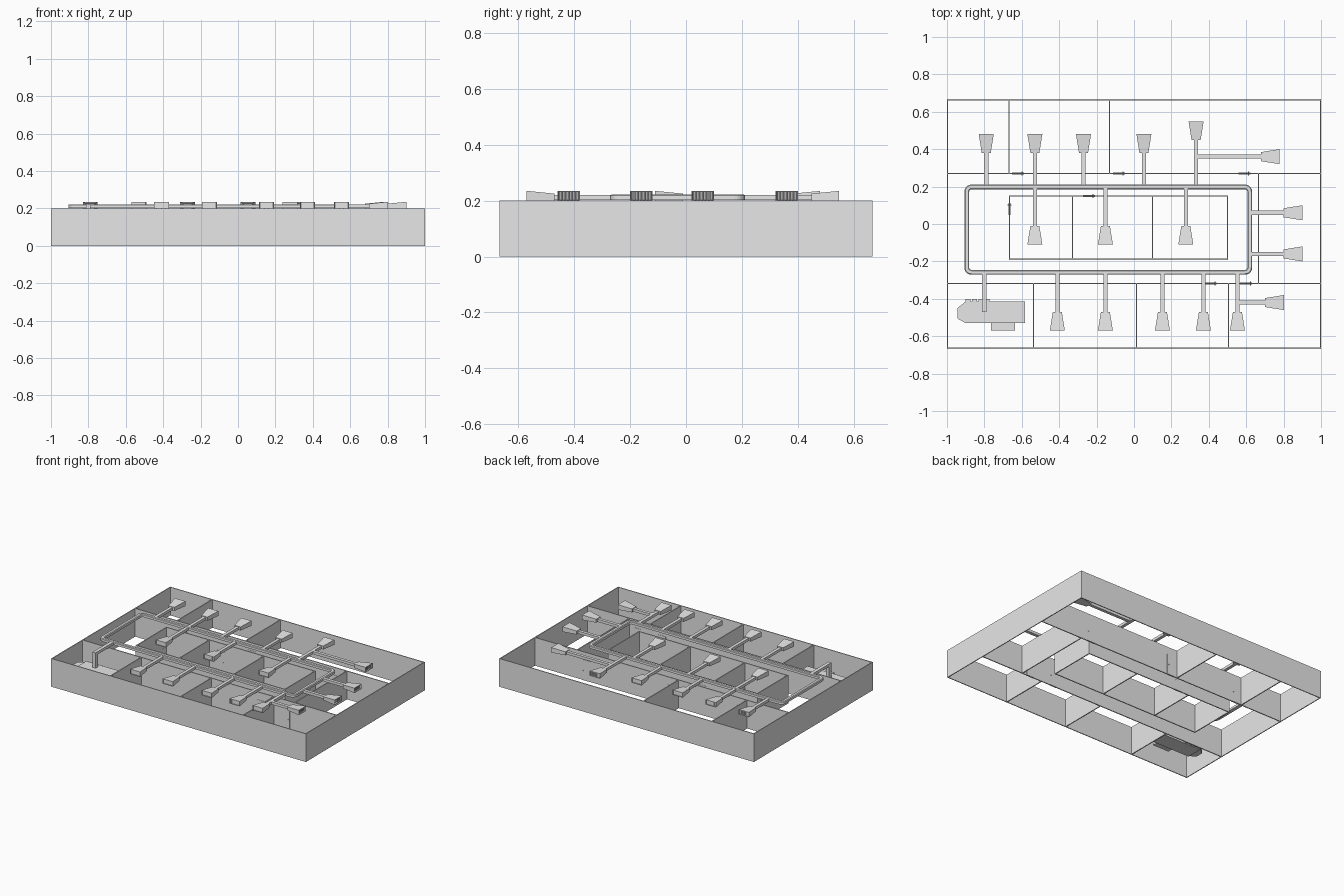
import bpy, bmesh, math
from mathutils import Vector, Matrix

if "Cube" in bpy.data.objects:
    bpy.data.objects.remove(bpy.data.objects["Cube"])

grey = bpy.data.materials.new("light_grey")
grey.diffuse_color = (0.8, 0.8, 0.8, 1)
grey.use_nodes = True
grey.node_tree.nodes["Principled BSDF"].inputs["Base Color"].default_value = grey.diffuse_color


def finish(name, bm):
    bmesh.ops.recalc_face_normals(bm, faces=bm.faces)
    me = bpy.data.meshes.new(name)
    bm.to_mesh(me)
    bm.free()
    me.materials.append(grey)
    ob = bpy.data.objects.new(name, me)
    bpy.context.collection.objects.link(ob)
    return ob


def add_box(bm, x0, x1, y0, y1, z0, z1):
    m = Matrix.Translation(((x0 + x1) / 2, (y0 + y1) / 2, (z0 + z1) / 2)) @ \
        Matrix.Diagonal((abs(x1 - x0), abs(y1 - y0), abs(z1 - z0), 1))
    bmesh.ops.create_cube(bm, size=1, matrix=m)


def boxes(name, items):
    bm = bmesh.new()
    for it in items:
        add_box(bm, *it)
    return finish(name, bm)


def prism(name, pts, z0, z1):
    bm = bmesh.new()
    f = bm.faces.new([bm.verts.new((x, y, z0)) for x, y in pts])
    r = bmesh.ops.extrude_face_region(bm, geom=[f])
    bmesh.ops.translate(bm, vec=(0, 0, z1 - z0),
                        verts=[v for v in r["geom"] if isinstance(v, bmesh.types.BMVert)])
    return finish(name, bm)


# Walls: outer shell, corridor walls, room dividers, central block
H, OT, IT = 0.2, 0.003, 0.0035      # height and half thicknesses


def hwall(y, x0, x1, t=IT):
    return (x0, x1, y - t, y + t, 0, H)


def vwall(x, y0, y1, t=IT):
    return (x - t, x + t, y0, y1, 0, H)


boxes("outer_walls", [hwall(s * 0.664, -1, 1, OT) for s in (-1, 1)] +
      [vwall(s * 0.997, -0.661, 0.661, OT) for s in (-1, 1)])
boxes("corridor_walls", [hwall(0.27, -0.994, 0.994), hwall(-0.318, -0.994, 0.994),
                         vwall(0.666, -0.3145, 0.2665)])
boxes("back_room_dividers", [vwall(x, 0.2735, 0.661) for x in (-0.668, -0.131)])
boxes("front_room_dividers", [vwall(x, -0.661, -0.3215) for x in (-0.537, 0.013, 0.505)])
boxes("central_rooms", [hwall(y, -0.669, 0.503) for y in (0.15, -0.188)] +
      [vwall(x, -0.1845, 0.1465) for x in (-0.6655, -0.329, 0.099, 0.4995)])


# Doors: thin leaves a touch thicker than the wall, with round knobs
def door(x, y, along_x=True):
    w, t, h = 0.032, 0.0055, 0.145
    a, b = (w, t) if along_x else (t, w)
    bm = bmesh.new()
    add_box(bm, x - a, x + a, y - b, y + b, 0, h)
    for s in (-1, 1):
        off = (0.022, s * 0.008) if along_x else (s * 0.008, 0.022)
        bmesh.ops.create_icosphere(bm, subdivisions=1, radius=0.0035,
                                   matrix=Matrix.Translation((x + off[0], y + off[1], 0.07)))
    finish("door", bm)


for x, y in ((0.59, 0.27), (-0.08, 0.27), (-0.62, 0.27), (0.41, -0.318),
             (0.60, -0.318), (-0.24, 0.15)):
    door(x, y)
door(-0.6655, 0.08, False)

# Main duct loop: rounded rectangle ring
Z0, Z1, DW = 0.202, 0.222, 0.011


def rounded(x0, x1, y0, y1, r, n=5):
    pts = []
    for cx, cy, a0 in ((x1 - r, y1 - r, 0), (x0 + r, y1 - r, 90),
                       (x0 + r, y0 + r, 180), (x1 - r, y0 + r, 270)):
        for i in range(n + 1):
            a = math.radians(a0 + 90 * i / n)
            pts.append((cx + r * math.cos(a), cy + r * math.sin(a)))
    return pts


LX0, LX1, LY0, LY1 = -0.894, 0.619, -0.258, 0.198
bm = bmesh.new()
rings = []
for d, z in ((0.013, Z0), (0.013, Z1 - 0.004), (0.008, Z1), (-0.008, Z1),
             (-0.013, Z1 - 0.004), (-0.013, Z0)):
    rings.append([bm.verts.new((x, y, z)) for x, y in
                  rounded(LX0 - d, LX1 + d, LY0 - d, LY1 + d, 0.025 + d)])
n = len(rings[0])
for k in range(len(rings)):
    A, B = rings[k], rings[(k + 1) % len(rings)]
    for i in range(n):
        j = (i + 1) % n
        bm.faces.new((A[i], A[j], B[j], B[i]))
finish("main_duct_loop", bm)


# Branch duct ending in a flared vent with vertical louvres
def vent(name, x, y, ang, tilt):
    L, w0, w1, rim = 0.1, 0.024, 0.04, 0.003
    bm = bmesh.new()

    def ring(d, w, z0, z1):
        return [bm.verts.new((d, sy * w, z)) for sy, z in
                ((-1, z0), (1, z0), (1, z1), (-1, z1))]

    rs = [ring(0, w0, 0.2, 0.225), ring(L, w1, 0.2, 0.235),
          ring(L, w1 - rim, 0.2 + rim, 0.235 - rim),
          ring(L - 0.012, w1 - rim - 0.002, 0.2 + rim, 0.235 - rim)]
    for A, B in zip(rs, rs[1:]):
        for i in range(4):
            j = (i + 1) % 4
            bm.faces.new((A[i], A[j], B[j], B[i]))
    bm.faces.new(rs[0])
    bm.faces.new(rs[-1])
    # louvres
    for i in range(6):
        m = Matrix.Translation((L - 0.006, -0.03 + 0.012 * i, 0.2175)) @ \
            Matrix.Rotation(math.radians(tilt), 4, 'Z') @ Matrix.Diagonal((0.002, 0.011, 0.029, 1))
        bmesh.ops.create_cube(bm, size=1, matrix=m)
    bm.transform(Matrix.Translation((x, y, 0)) @ Matrix.Rotation(math.radians(ang), 4, 'Z'))
    finish(name, bm)


def branch(x, y, direction, length):
    dx, dy = direction
    ex, ey = x + dx * length, y + dy * length
    px, py = abs(dy) * DW, abs(dx) * DW
    boxes("branch_duct", [(min(x, ex) - px, max(x, ex) + px,
                           min(y, ey) - py, max(y, ey) + py, Z0, Z1 - 0.001)])
    vent("vent", ex, ey, math.degrees(math.atan2(dy, dx)), 40 if dx else 0)


UP, DOWN, RIGHT = (0, 1), (0, -1), (1, 0)
for x in (-0.79, -0.53, -0.27, 0.053):
    branch(x, LY1, UP, 0.182)
branch(0.332, LY1, UP, 0.25)
branch(0.332, 0.36, RIGHT, 0.346)
for x in (-0.53, -0.153, 0.277):
    branch(x, LY1, DOWN, 0.208)
for x in (-0.41, -0.153, 0.152, 0.371, 0.553):
    branch(x, LY0, DOWN, 0.212)
branch(0.553, -0.42, RIGHT, 0.148)
for y in (0.06, -0.16):
    branch(LX1, y, RIGHT, 0.181)

# Air handling unit: feed duct, cabinet with tapered intake, side box, rear ribs
boxes("feed_duct", [(-0.812, -0.788, -0.47, LY0, Z0, Z1 - 0.001),
                    (-0.812, -0.788, -0.47, -0.446, 0.1, Z0)])
boxes("unit_cabinet", [(-0.9, -0.583, -0.53, -0.415, 0.06, 0.112)])
prism("unit_intake", [(-0.9, -0.53), (-0.9, -0.415), (-0.945, -0.45), (-0.945, -0.505)],
      0.065, 0.107)
boxes("unit_side_box", [(-0.765, -0.637, -0.57, -0.53, 0.065, 0.1)])
boxes("unit_ribs", [(-0.9 + 0.034 * i, -0.874 + 0.034 * i, -0.415, -0.402, 0.065, 0.105)
                    for i in range(4)])
